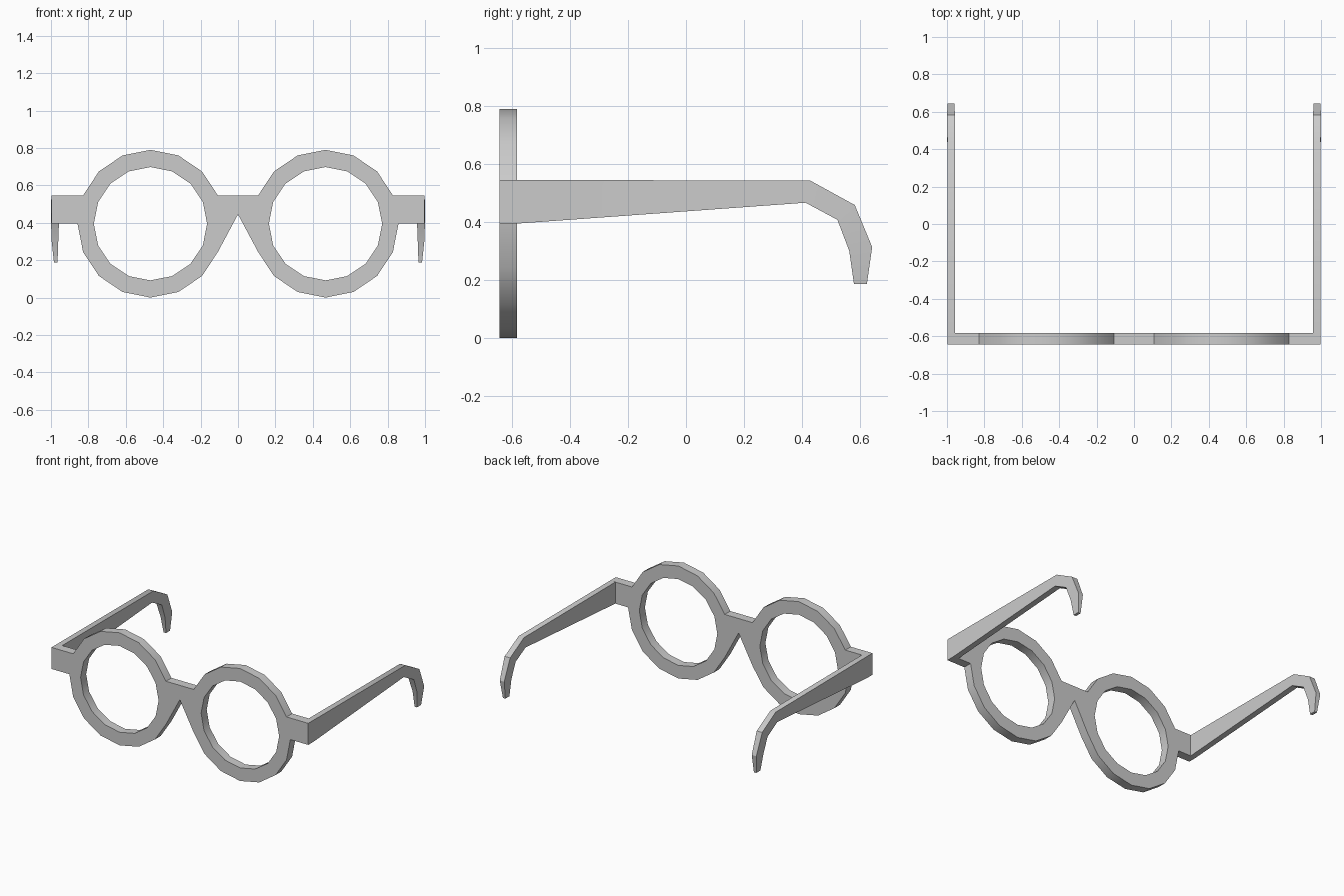
import bpy, bmesh
from math import sin, cos, pi

if "Cube" in bpy.data.objects:
    bpy.data.objects.remove(bpy.data.objects["Cube"])

FRONT, BACK = -0.645, -0.583      # y range of the front frame
CX, CZ, SIDES = 0.468, 0.395, 16  # lens ring centre and segment count


def finish(bm, name):
    """Turn a right-hand half into a mirrored object."""
    bmesh.ops.recalc_face_normals(bm, faces=bm.faces)
    mesh = bpy.data.meshes.new(name)
    bm.to_mesh(mesh)
    bm.free()
    obj = bpy.data.objects.new(name, mesh)
    bpy.context.collection.objects.link(obj)
    mirror = obj.modifiers.new("mirror", 'MIRROR')
    mirror.use_axis[0] = True
    mirror.use_clip = True
    mirror.merge_threshold = 0.0005
    bpy.ops.object.select_all(action='DESELECT')
    obj.select_set(True)
    bpy.context.view_layer.objects.active = obj
    bpy.ops.object.modifier_apply(modifier="mirror")
    bpy.ops.object.shade_smooth_by_angle(angle=pi / 6)
    return obj


# Front frame: lens ring, half bridge and hinge block as one flat sheet
bm = bmesh.new()


def vert(x, z):
    return bm.verts.new((x, FRONT, z))


def ring(rx, rz):
    return [vert(CX + rx * cos(2 * pi * i / SIDES), CZ + rz * sin(2 * pi * i / SIDES))
            for i in range(SIDES)]


outer, inner = ring(0.39, 0.395), ring(0.303, 0.303)
outer[SIDES // 2].co = (0, FRONT, 0.445)   # ring flares into the bridge notch
for i in range(SIDES):
    j = (i + 1) % SIDES
    bm.faces.new((outer[i], outer[j], inner[j], inner[i]))
top = outer[1].co.z
bm.faces.new((outer[7], vert(0, top), outer[8]))
bm.faces.new((outer[0], vert(0.997, CZ), vert(0.997, top), outer[1]))

# Give the sheet thickness, leaving the mirror plane open
ext = bmesh.ops.extrude_face_region(bm, geom=bm.faces[:], use_keep_orig=True)
for v in ext["geom"]:
    if isinstance(v, bmesh.types.BMVert):
        v.co.y = BACK
centre = [f for f in bm.faces if all(v.co.x < 1e-4 for v in f.verts)]
bmesh.ops.delete(bm, geom=centre, context='FACES')
finish(bm, "front_frame")

# Temples: loft through stations (top y, z), (bottom y, z), inner x, outer x
stations = [
    ((BACK, 0.546), (BACK, 0.395), 0.957, 0.997),
    ((0.430, 0.543), (0.413, 0.467), 0.957, 0.998),
    ((0.583, 0.459), (0.523, 0.408), 0.957, 1.000),
    ((0.643, 0.314), (0.564, 0.300), 0.961, 0.996),
    ((0.625, 0.187), (0.580, 0.187), 0.965, 0.984),
]
bm = bmesh.new()
loops = [[bm.verts.new((x, *p)) for x, p in ((xi, t), (xo, t), (xo, b), (xi, b))]
         for t, b, xi, xo in stations]
for a, b in zip(loops, loops[1:]):
    for i in range(4):
        j = (i + 1) % 4
        bm.faces.new((a[i], a[j], b[j], b[i]))
bm.faces.new(loops[0])
bm.faces.new(loops[-1])
finish(bm, "temple_arms")
